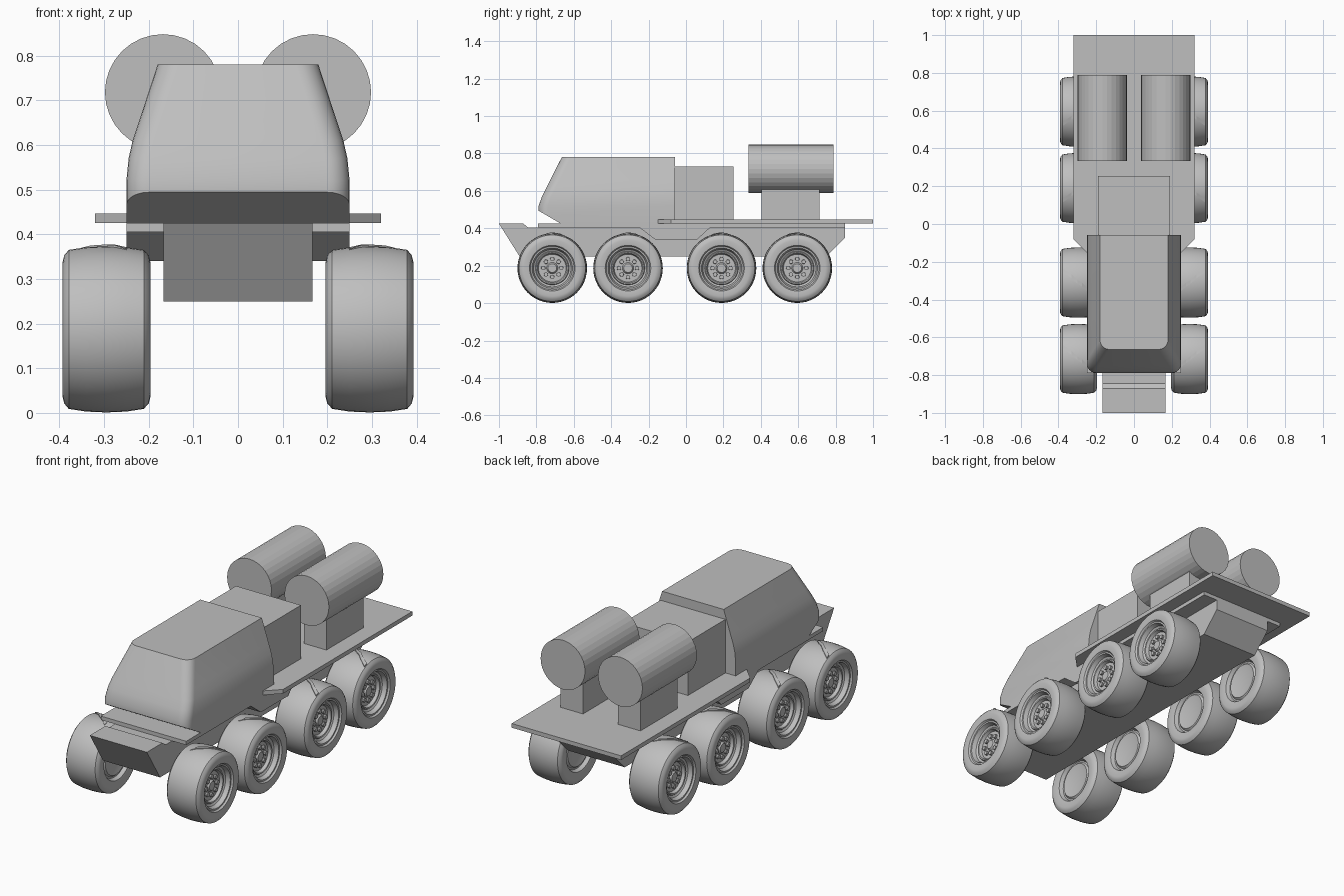
import bpy, bmesh, math
from mathutils import Matrix, Vector

cube = bpy.data.objects.get("Cube")
if cube:
    bpy.data.objects.remove(cube, do_unlink=True)

GREY = (0.52, 0.52, 0.52, 1)
grey = bpy.data.materials.new("plain grey")
grey.use_nodes = True
grey.diffuse_color = GREY
grey.node_tree.nodes["Principled BSDF"].inputs["Base Color"].default_value = GREY


def finish(bm, name, smooth=None):
    bmesh.ops.recalc_face_normals(bm, faces=bm.faces)
    mesh = bpy.data.meshes.new(name)
    bm.to_mesh(mesh)
    bm.free()
    mesh.materials.append(grey)
    obj = bpy.data.objects.new(name, mesh)
    bpy.context.collection.objects.link(obj)
    if smooth:
        bpy.ops.object.select_all(action='DESELECT')
        obj.select_set(True)
        bpy.context.view_layer.objects.active = obj
        bpy.ops.object.shade_smooth_by_angle(angle=math.radians(smooth))
    return obj


def prism(name, points, shift):
    """Extrude a closed outline of 3D points along a vector."""
    bm = bmesh.new()
    face = bm.faces.new([bm.verts.new(p) for p in points])
    ext = bmesh.ops.extrude_face_region(bm, geom=[face])
    verts = [g for g in ext["geom"] if isinstance(g, bmesh.types.BMVert)]
    bmesh.ops.translate(bm, verts=verts, vec=shift)
    # the source face stays as the other end cap
    if face.is_valid and not any(len(e.link_faces) < 2 for e in bm.edges):
        return finish(bm, name)
    bmesh.ops.holes_fill(bm, edges=bm.edges)
    return finish(bm, name)


def side_prism(name, outline, half):
    return prism(name, [(-half, y, z) for y, z in outline], (2 * half, 0, 0))


def box(name, x, y0, y1, z0, z1, half):
    outline = [(x - half, y0), (x + half, y0), (x + half, y1), (x - half, y1)]
    return prism(name, [(px, py, z0) for px, py in outline], (0, 0, z1 - z0))


# Hull, side skirt with its dropped step, and rear deck
side_prism("hull", [(-1, .425), (-.87, .425), (-.845, .405), (.85, .405),
                    (.85, .35), (.75, .25), (-.89, .25)], .167)
side_prism("skirt", [(-.79, .405), (-.25, .405), (-.165, .34), (.06, .34),
                     (.13, .405), (.85, .405), (.85, .425), (-.79, .425)], .25)
side = [(.32, 1), (.32, -.08), (.24, -.16)]
prism("deck", [(x, y, .425) for x, y in side]
      + [(-x, y, .425) for x, y in reversed(side)], (0, 0, .022))

# Cab: stacked outlines with rounded front corners, undercut at the nose
levels = [(.42, .25, -.79), (.52, .25, -.788), (.57, .245, -.77),
          (.61, .236, -.75), (.655, .221, -.728), (.78, .18, -.664)]
bm = bmesh.new()
rings = []
for z, w, front in levels:
    r = .05
    arc = [(w - r + r * math.cos(a), front + r - r * math.sin(a))
           for a in (i * math.pi / 12 for i in range(7))]
    half = [(w, -.058)] + arc
    outline = half + [(-x, y) for x, y in reversed(half)]
    rings.append([bm.verts.new((x, y, z)) for x, y in outline])
for low, high in zip(rings, rings[1:]):
    for i in range(len(low)):
        j = (i + 1) % len(low)
        bm.faces.new((low[i], low[j], high[j], high[i]))
bm.faces.new(rings[0])
bm.faces.new(rings[-1])
cut = bmesh.ops.bisect_plane(
    bm, geom=bm.verts[:] + bm.edges[:] + bm.faces[:],
    plane_co=(0, -.79, .495), plane_no=Vector((0, -.07, -.12)).normalized(),
    clear_outer=True)
edges = [g for g in cut["geom_cut"] if isinstance(g, bmesh.types.BMEdge)]
bmesh.ops.holes_fill(bm, edges=edges)
finish(bm, "cab", 25)

# Equipment box behind the cab
box("equipment_box", 0, -.058, .255, .44, .73, .19)

# Twin tanks on pedestals
for label, s in (("left", 1), ("right", -1)):
    bm = bmesh.new()
    place = Matrix.Translation((s * .168, .562, .718)) @ Matrix.Rotation(math.pi / 2, 4, 'X')
    bmesh.ops.create_cone(bm, cap_ends=True, segments=32, radius1=.13,
                          radius2=.13, depth=.455, matrix=place)
    finish(bm, label + "_tank")
    box(label + "_tank_pedestal", s * .168, .405, .715, .44, .615, .066)

# Wheel cross-section: radius and distance from the centre line
PROFILE = [(0, .222), (.06, .22), (.09, .213), (.098, .222), (.106, .222),
           (.115, .203), (.15, .196), (.166, .2), (.178, .211), (.184, .25),
           (.186, .295), (.184, .34), (.178, .379), (.166, .389), (.15, .393),
           (.122, .389), (.116, .38), (.108, .38), (.1, .358), (.09, .352),
           (.086, .358), (.08, .356), (.074, .34), (.03, .34), (.023, .35), (0, .35)]
AXLE = .187


def wheel(name, s, cy):
    bm = bmesh.new()
    verts = [bm.verts.new((x, 0, r)) for r, x in PROFILE]
    edges = [bm.edges.new(pair) for pair in zip(verts, verts[1:])]
    bmesh.ops.spin(bm, geom=verts + edges, cent=(0, 0, 0), axis=(1, 0, 0),
                   angle=2 * math.pi, steps=48, use_duplicate=False)
    bmesh.ops.remove_doubles(bm, verts=bm.verts, dist=.0004)
    # ring of wheel nuts
    for i in range(8):
        a = i * math.pi / 4
        spot = Matrix.Translation((.343, .048 * math.cos(a), .048 * math.sin(a)))
        bmesh.ops.create_cone(bm, cap_ends=True, segments=10, radius1=.012,
                              radius2=.011, depth=.016,
                              matrix=spot @ Matrix.Rotation(math.pi / 2, 4, 'Y'))
    bmesh.ops.transform(bm, verts=bm.verts, matrix=Matrix.Translation((0, cy, AXLE)))
    if s < 0:
        bmesh.ops.scale(bm, verts=bm.verts, vec=(-1, 1, 1))
    finish(bm, name, 30)


def strap(name, s, cy, lean):
    """Slim kinked strap lying over the top of the tread."""
    bm = bmesh.new()
    rows = []
    for x, y, lift in ((.25, -.035, .001), (.275, -.012, .004), (.30, .004, .004),
                       (.33, .032, .004), (.376, .065, .003)):
        crown = .186 - .6 * (x - .295) ** 2
        row = []
        for dy, dz in ((-.01, -.01), (-.01, lift), (.01, lift), (.01, -.01)):
            py = lean * y + dy
            row.append(bm.verts.new((s * x, cy + py,
                                     AXLE + math.sqrt(crown ** 2 - py ** 2) + dz)))
        rows.append(row)
    for a, b in zip(rows, rows[1:]):
        for i in range(4):
            j = (i + 1) % 4
            bm.faces.new((a[i], a[j], b[j], b[i]))
    bm.faces.new(rows[0])
    bm.faces.new(rows[-1])
    finish(bm, name)


for label, s in (("left", 1), ("right", -1)):
    for n, cy in enumerate((-.715, -.31, .19, .595), 1):
        wheel(f"{label}_wheel_{n}", s, cy)
        strap(f"{label}_wheel_strap_{n}", s, cy, 1 if cy < 0 else -1)
